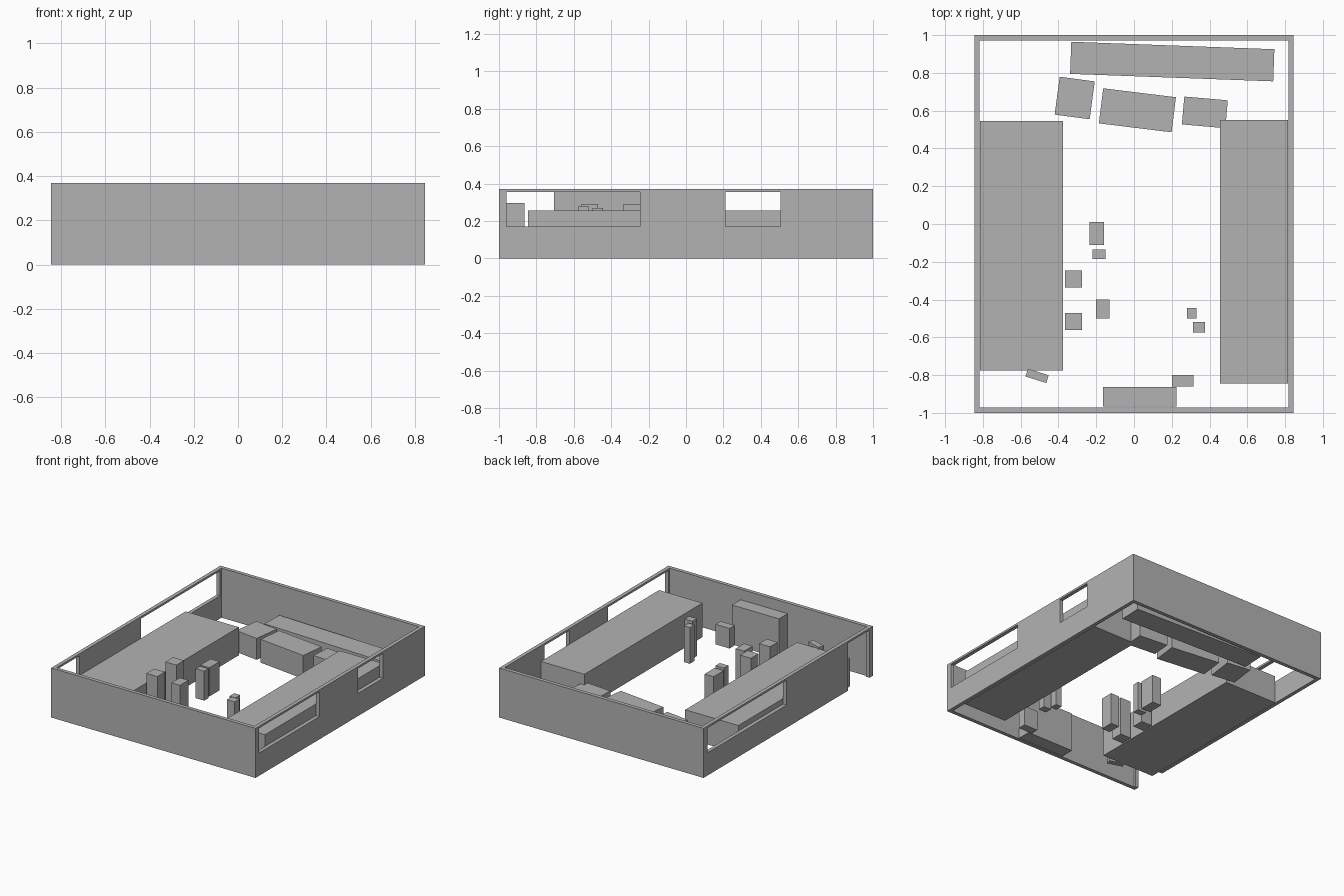
import bpy, math

if "Cube" in bpy.data.objects:
    bpy.data.objects.remove(bpy.data.objects["Cube"], do_unlink=True)

# Single plain material
grey = bpy.data.materials.new("plain grey")
grey.use_nodes = True
color = (0.45, 0.45, 0.45, 1)
grey.diffuse_color = color
grey.node_tree.nodes["Principled BSDF"].inputs["Base Color"].default_value = color


def turned_block(name, center, size, height, angle=0.0, bottom=0.0):
    """Block standing on bottom, turned about z by angle in degrees."""
    bpy.ops.mesh.primitive_cube_add(
        size=1, location=(center[0], center[1], bottom + height / 2))
    ob = bpy.context.object
    ob.name = name
    ob.scale = (size[0], size[1], height)
    ob.rotation_euler.z = math.radians(angle)
    bpy.ops.object.transform_apply(location=False, rotation=False, scale=True)
    ob.data.materials.append(grey)
    return ob


def block(name, x0, x1, y0, y1, z1, z0=0.0):
    return turned_block(name, ((x0 + x1) / 2, (y0 + y1) / 2),
                        (x1 - x0, y1 - y0), z1 - z0, 0, z0)


# Outer walls, hollowed out and pierced by windows and a doorway
half_x, half_y, wall_top, thick = 0.845, 1.0, 0.37, 0.028
sill, lintel = 0.17, 0.355
walls = block("walls", -half_x, half_x, -half_y, half_y, wall_top)
in_x, in_y = half_x - thick, half_y - thick
cutters = [
    block("room_cutter", -in_x, in_x, -in_y, in_y, 1, -1),
    block("left_front_window_cutter", 0.7, 1, -0.96, -0.245, lintel, sill),
    block("left_back_window_cutter", 0.7, 1, 0.21, 0.505, lintel, sill),
    block("right_window_cutter", -1, -0.7, 0.02, 0.955, lintel, sill),
    block("doorway_cutter", -1, -0.7, -0.96, -0.705, lintel, -1),
]
for cutter in cutters:
    cutter.hide_render = True
    mod = walls.modifiers.new(cutter.name, 'BOOLEAN')
    mod.operation = 'DIFFERENCE'
    mod.solver = 'EXACT'
    mod.object = cutter
    bpy.context.view_layer.objects.active = walls
    bpy.ops.object.modifier_apply(modifier=mod.name)
    bpy.data.objects.remove(cutter, do_unlink=True)

# Long blocks along the side walls and the front counter
block("right_long_block", -0.815, -0.375, -0.775, 0.545, 0.21)
block("left_long_block", 0.455, 0.814, -0.845, 0.55, 0.255)
block("front_counter", -0.165, 0.225, -0.965, -0.863, 0.295)
block("front_side_box", 0.2, 0.315, -0.86, -0.8, 0.15)

# Slightly turned furniture at the back
turned_block("back_bench", (0.2025, 0.86), (1.076, 0.17), 0.15, -2.1)
turned_block("back_right_box", (-0.314, 0.667), (0.187, 0.202), 0.16, -7.6)
turned_block("back_table", (0.018, 0.602), (0.388, 0.187), 0.175, -7)
turned_block("back_left_box", (0.375, 0.591), (0.231, 0.148), 0.175, -5)
turned_block("doorway_post", (-0.513, -0.804), (0.115, 0.043), 0.225, -17.5)

# Free-standing posts in the middle
block("right_post_front", -0.365, -0.275, -0.56, -0.47, 0.29)
block("right_post_back", -0.365, -0.275, -0.335, -0.245, 0.29)
block("middle_post_front", -0.2, -0.13, -0.5, -0.4, 0.24)
block("middle_post_back", -0.235, -0.16, -0.11, 0.01, 0.215)
block("middle_post_small", -0.22, -0.15, -0.185, -0.135, 0.22)
block("left_post_front", 0.312, 0.375, -0.575, -0.52, 0.28)
block("left_post_back", 0.28, 0.33, -0.5, -0.445, 0.27)
